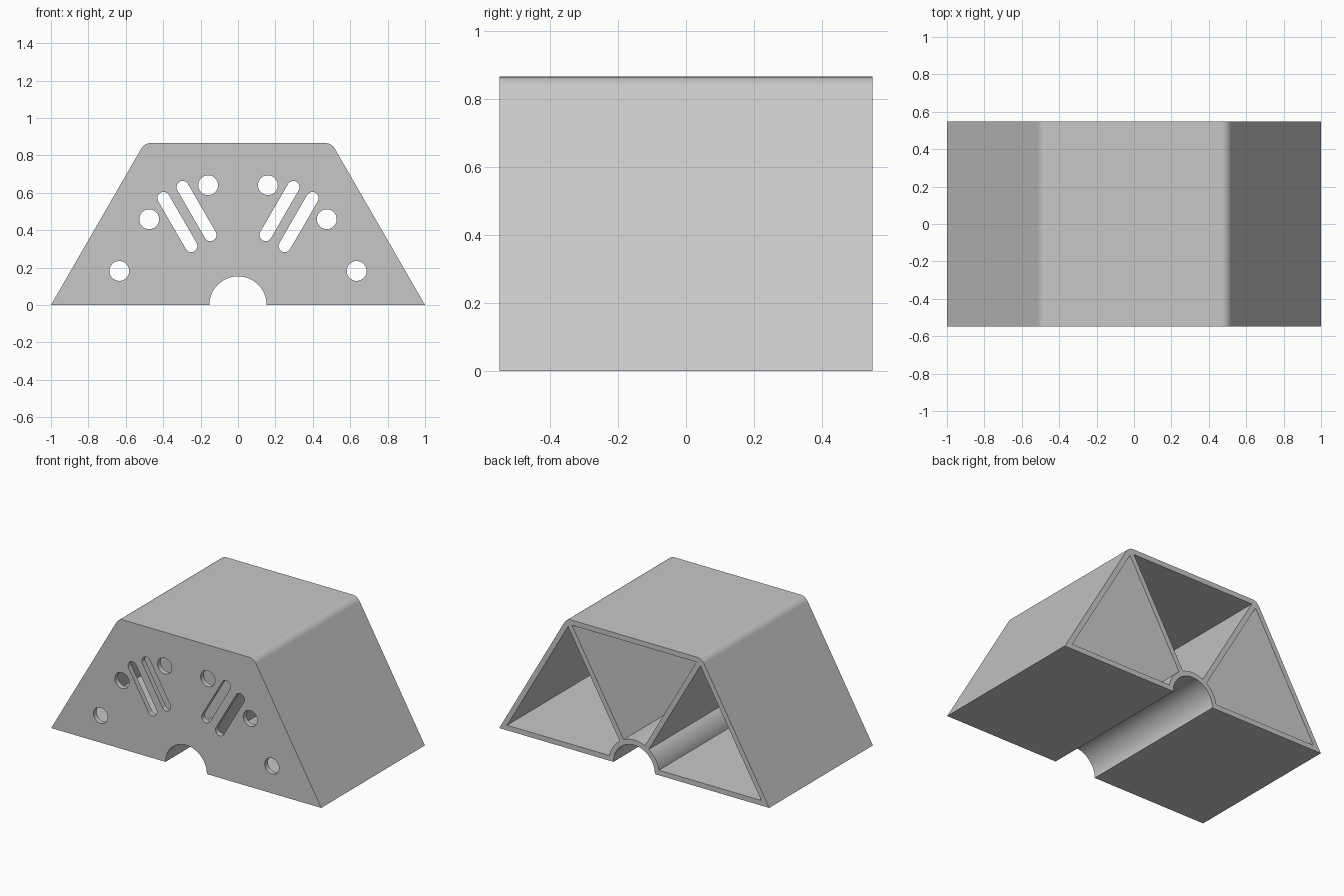
import bpy, bmesh
from math import sin, cos, asin, sqrt, radians, degrees

cube = bpy.data.objects.get("Cube")
if cube:
    bpy.data.objects.remove(cube)

T = 0.034            # wall thickness
HUB = 0.153          # radius of the shaft notch
DEPTH = 0.548        # half depth along y
S60 = sqrt(3) / 2    # height of a half hexagon with side 1
FILLET = 0.06

grey = bpy.data.materials.new("plain_grey")
grey.use_nodes = True
grey.diffuse_color = (0.575, 0.575, 0.575, 1)
grey.node_tree.nodes["Principled BSDF"].inputs["Base Color"].default_value = grey.diffuse_color


def arc(cx, cz, r, a0, a1, n):
    """Points on an arc, angles in degrees."""
    angles = [radians(a0 + (a1 - a0) * i / n) for i in range(n + 1)]
    return [(cx + r * cos(a), cz + r * sin(a)) for a in angles]


def prism(name, points, y0, y1):
    """Extrude an x-z outline from y0 to y1."""
    bm = bmesh.new()
    face = bm.faces.new([bm.verts.new((x, y0, z)) for x, z in points])
    new = bmesh.ops.extrude_face_region(bm, geom=[face])["geom"]
    verts = [v for v in new if isinstance(v, bmesh.types.BMVert)]
    bmesh.ops.translate(bm, verts=verts, vec=(0, y1 - y0, 0))
    bmesh.ops.recalc_face_normals(bm, faces=bm.faces)
    mesh = bpy.data.meshes.new(name)
    bm.to_mesh(mesh)
    bm.free()
    mesh.materials.append(grey)
    obj = bpy.data.objects.new(name, mesh)
    bpy.context.collection.objects.link(obj)
    return obj


def mirrored(points):
    return [(-x, z) for x, z in points]


# Half-hexagon block with rounded upper corners and a round notch below
cx = 0.5 - FILLET * (1 / sqrt(3))
cz = S60 - FILLET
outline = arc(0, 0, HUB, 180, 0, 40) + [(1, 0)]
outline += arc(cx, cz, FILLET, 30, 90, 8)
outline += arc(-cx, cz, FILLET, 90, 150, 8) + [(-1, 0)]
body = prism("half_hexagon_housing", outline, -DEPTH, DEPTH)

# Three pockets open at the back, separated by radial walls
ring = HUB + T
low = degrees(asin(T / ring))
gap = degrees(asin(T / 2 / ring))
side = arc(0, 0, ring, low, 60 - gap, 14)
side += [(0.5 - T / (2 * sqrt(3)), S60 - 1.5 * T), (1 - sqrt(3) * T, T)]
top_z = S60 - T
top_x = (top_z - T) / sqrt(3)
middle = arc(0, 0, ring, 60 + gap, 120 - gap, 14) + [(-top_x, top_z), (top_x, top_z)]
pockets = [side, mirrored(side), middle]

# Round holes and paired slots through the front plate
openings = []
for angle in (16, 44, 76):
    a = radians(angle)
    openings.append(arc(0.66 * cos(a), 0.66 * sin(a), 0.053, 0, 350, 35))
for offset in (-0.059, 0.059):
    def along(s):
        return s / 2 + offset * S60, s * S60 - offset / 2
    openings.append(arc(*along(0.694), 0.033, -30, 150, 14)
                    + arc(*along(0.398), 0.033, 150, 330, 14))
openings += [mirrored(p) for p in openings]

cutters = [prism("pocket_cutter", p, -DEPTH + T, DEPTH + 0.1) for p in pockets]
cutters += [prism("opening_cutter", p, -DEPTH - 0.1, -DEPTH + T + 0.02) for p in openings]

bpy.context.view_layer.objects.active = body
for cutter in cutters:
    cutter.hide_render = True
    mod = body.modifiers.new("cut", "BOOLEAN")
    mod.operation = "DIFFERENCE"
    mod.solver = "EXACT"
    mod.object = cutter
    bpy.ops.object.modifier_apply(modifier=mod.name)
for cutter in cutters:
    bpy.data.objects.remove(cutter)

# Smooth curved walls while keeping the flat faces flat
bpy.ops.object.select_all(action="DESELECT")
body.select_set(True)
bpy.ops.object.shade_smooth_by_angle(angle=radians(25))
weighted = body.modifiers.new("weighted_normals", "WEIGHTED_NORMAL")
weighted.keep_sharp = True
